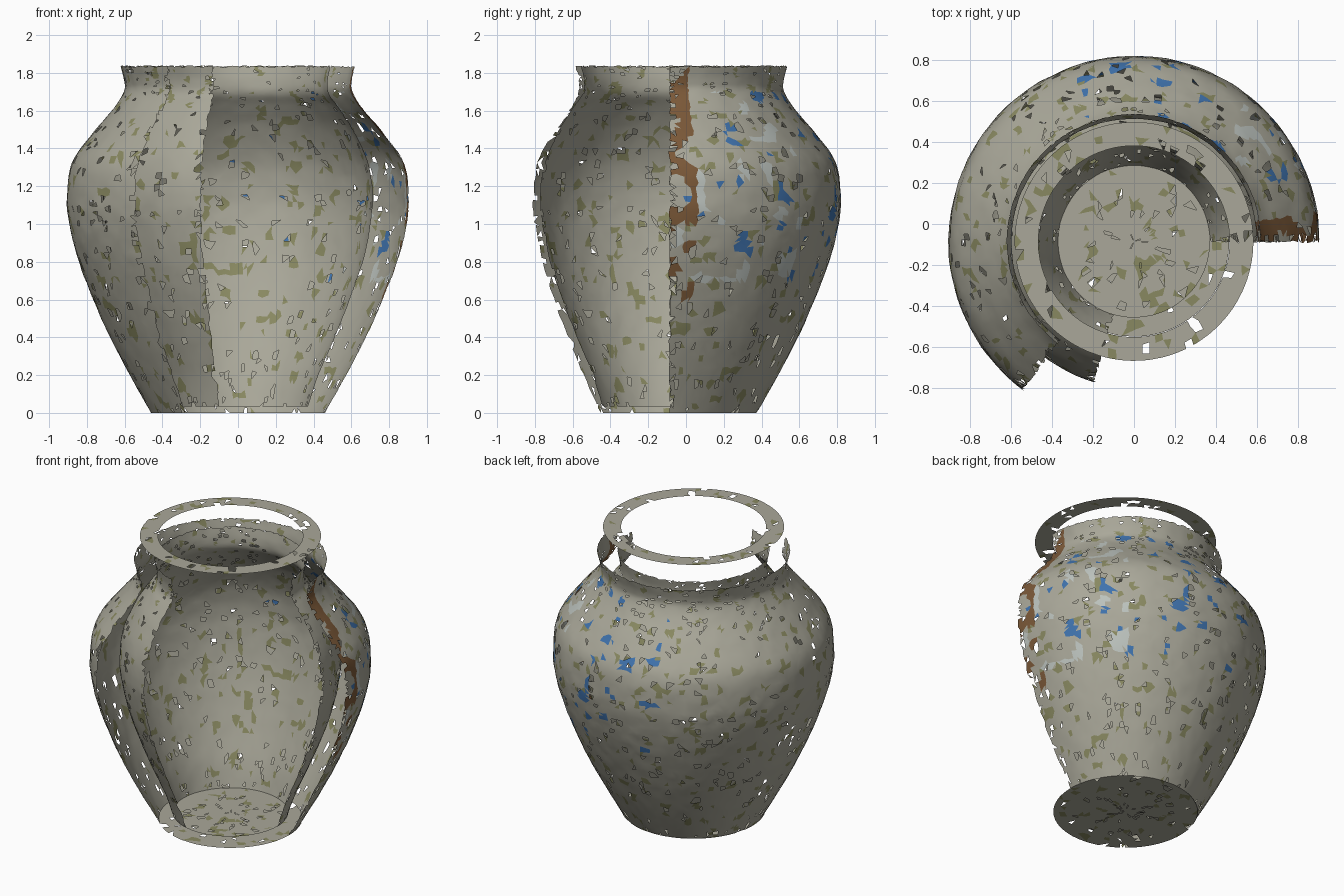
import bpy, bmesh, math, random
from mathutils import Vector, noise

if "Cube" in bpy.data.objects:
    bpy.data.objects.remove(bpy.data.objects["Cube"])

random.seed(7)
AXIS_Y = -0.085
COLOURS = {"clay": (0.40, 0.39, 0.32), "green": (0.25, 0.25, 0.12),
           "blue": (0.05, 0.17, 0.42), "brown": (0.20, 0.10, 0.04), "pale": (0.50, 0.54, 0.51)}
MATS = []
for mat_name, rgb in COLOURS.items():
    m = bpy.data.materials.new(mat_name)
    m.diffuse_color = (*rgb, 1)
    m.use_nodes = True
    m.node_tree.nodes["Principled BSDF"].inputs["Base Color"].default_value = m.diffuse_color
    MATS.append(m)


def spline(points, t):
    """Catmull-Rom point on a (radius, z) profile, t in 0..1."""
    n = len(points) - 1
    i = min(int(t * n), n - 1)
    u = t * n - i
    p = [Vector(points[max(0, min(n, i + k))]) for k in (-1, 0, 1, 2)]
    return 0.5 * (2 * p[1] + (p[2] - p[0]) * u + (2 * p[0] - 5 * p[1] + 4 * p[2] - p[3]) * u * u
                  + (3 * p[1] - p[0] - 3 * p[2] + p[3]) * u ** 3)


def glaze(c, angle, painted):
    """Material index of the worn glaze at a point."""
    if painted:
        if angle < 9 and 0.6 < c.z and noise.noise(c * 9) > 0.0:
            return 3
        if angle < 110 and 0.7 < c.z < 1.7:
            if noise.noise(c * 11 + Vector((9, 3, 1))) > 0.42:
                return 2
            if angle < 50 and noise.noise(c * 8 + Vector((2, 8, 5))) > 0.32:
                return 4
    return 1 if noise.noise(c * 15 + Vector((4, 4, 4))) > 0.40 else 0


def sheet(name, profile, a0, a1, cols, rows, ragged=False, painted=False, curved=True):
    """Sweep a profile round the axis as a thin, pitted triangle skin."""
    full = a1 - a0 >= 360
    bm = bmesh.new()
    grid = []
    for r in range(rows + 1):
        line = []
        for c in range(cols if full else cols + 1):
            t = r / rows
            if 0 < r < rows:
                t += random.uniform(-0.25, 0.25) / rows
            elif r and ragged:
                t -= random.uniform(0, 0.9) / rows
            a = math.radians(a0 + (a1 - a0) * (c + random.uniform(-0.25, 0.25)) / cols)
            if curved:
                rad, z = spline(profile, t)
            else:
                rad, z = Vector(profile[0]).lerp(Vector(profile[1]), t)
            p = Vector((rad * math.cos(a), rad * math.sin(a), z))
            if curved:  # slightly uneven, hand-thrown surface
                p.xy *= 1 + 0.005 * noise.noise(p * 14)
            line.append(bm.verts.new(p + Vector((0, AXIS_Y, 0))))
        grid.append(line)
    for r in range(rows):
        for c in range(cols):
            d = (c + 1) % len(grid[0])
            q = [grid[r][c], grid[r][d], grid[r + 1][d], grid[r + 1][c]]
            tris = ((0, 1, 2), (0, 2, 3)) if random.random() < 0.5 else ((0, 1, 3), (1, 2, 3))
            if random.random() < 0.022:  # whole-cell pit
                continue
            for tri in tris:
                # chipped edges and smaller pits
                edge = ragged and (r == rows - 1 or c in (0, cols - 1))
                if random.random() < (0.25 if edge else 0.022):
                    continue
                f = bm.faces.new([q[j] for j in tri])
                f.material_index = glaze(f.calc_center_median(), a0 + (a1 - a0) * c / cols, painted)
    bmesh.ops.remove_doubles(bm, verts=bm.verts, dist=0.0005)
    bmesh.ops.delete(bm, geom=[v for v in bm.verts if not v.link_faces], context='VERTS')
    me = bpy.data.meshes.new(name)
    bm.to_mesh(me)
    bm.free()
    for m in MATS:
        me.materials.append(m)
    ob = bpy.data.objects.new(name, me)
    bpy.context.collection.objects.link(ob)
    bpy.context.view_layer.objects.active = ob
    ob.select_set(True)
    bpy.ops.object.shade_smooth_by_angle(angle=math.radians(30))
    ob.select_set(False)
    return ob


# Outer wall: broken away at the front right
OUTER = [(0.46, 0), (0.573, 0.2), (0.677, 0.4), (0.767, 0.6), (0.842, 0.8), (0.888, 0.97), (0.905, 1.12),
         (0.88, 1.32), (0.77, 1.48), (0.66, 1.61), (0.605, 1.7), (0.603, 1.76), (0.622, 1.84)]
sheet("outer_wall", OUTER, 0, 233, 100, 70, ragged=True, painted=True)

# Inner wall: reaches a little further round than the outer one
INNER = [(0.37, 0.035), (0.425, 0.2), (0.512, 0.4), (0.592, 0.6), (0.66, 0.8), (0.702, 1.0), (0.714, 1.15),
         (0.69, 1.32), (0.61, 1.5), (0.53, 1.62), (0.48, 1.69), (0.475, 1.76), (0.49, 1.84)]
sheet("inner_wall", INNER, 0, 254, 92, 66, ragged=True)

# Underside, inside floor and floating rim
sheet("underside", [(0.0, 0.0), (0.465, 0.0)], 0, 360, 60, 12, curved=False)
sheet("inside_floor", [(0.0, 0.037), (0.372, 0.037)], 0, 360, 52, 10, curved=False)
sheet("rim", [(0.467, 2.0), (0.583, 2.0)], 0, 360, 84, 3, curved=False)
